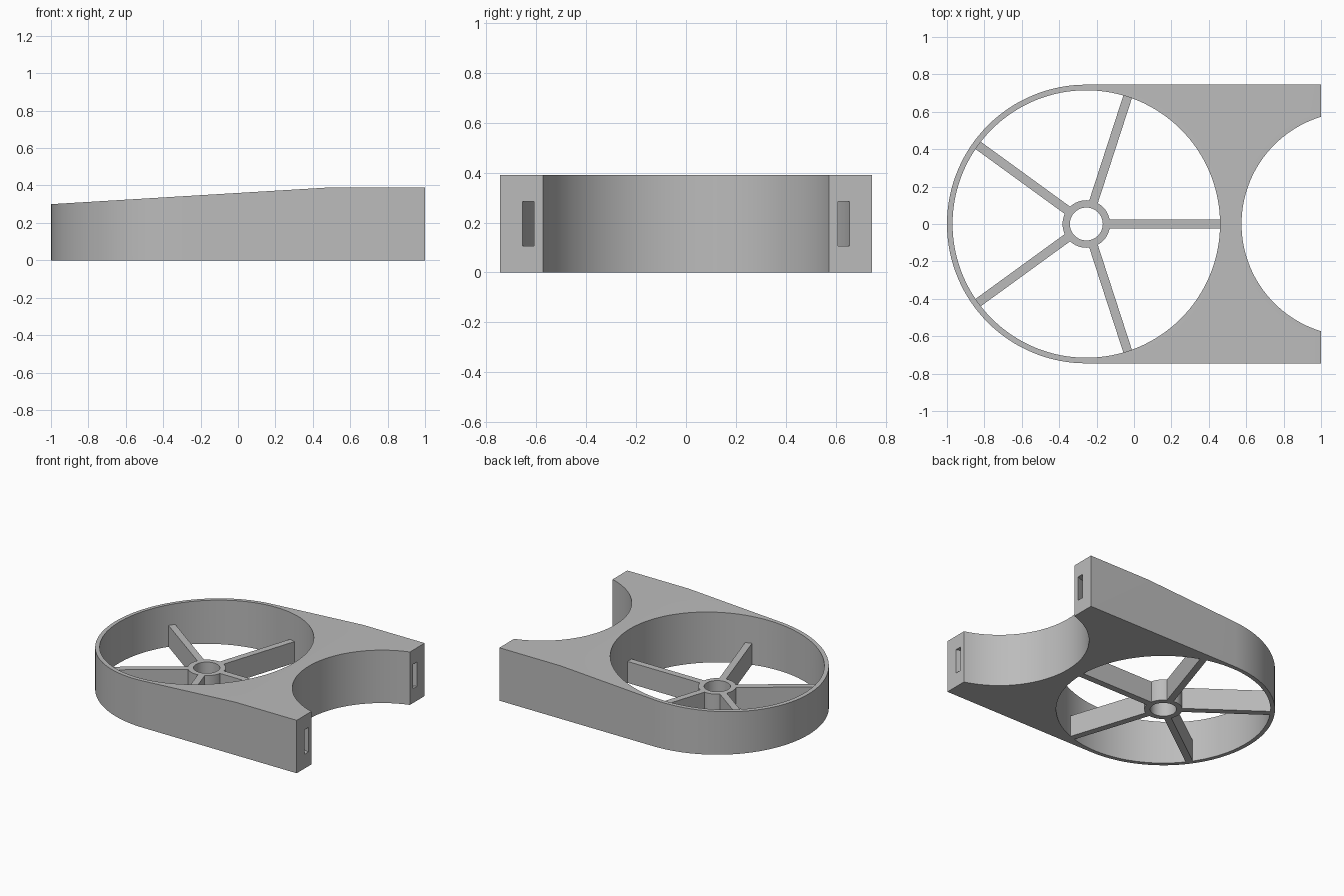
import bpy, bmesh
from math import sin, cos, pi, radians, hypot, atan2

old = bpy.data.objects.get("Cube")
if old:
    bpy.data.objects.remove(old)

grey = bpy.data.materials.new("plain grey")
grey.use_nodes = True
colour = (0.5, 0.5, 0.5, 1)
grey.diffuse_color = colour
grey.node_tree.nodes["Principled BSDF"].inputs["Base Color"].default_value = colour

RING_X, RING_R, HOLE_R = -0.255, 0.745, 0.715
SCOOP_X, SCOOP_R = 1.174, 0.599
SPOKE_TOP = 0.158
HEIGHT = 0.39


def arc(cx, r, a0, a1, n):
    return [(cx + r * cos(a0 + (a1 - a0) * i / n), r * sin(a0 + (a1 - a0) * i / n))
            for i in range(n + 1)]


def circle(cx, r, n=128):
    return arc(cx, r, 0, 2 * pi, n)[:-1]


def prism(name, outline, lo, hi, upright=False):
    """Extrude an outline along z, or along y when upright."""
    place = (lambda p, t: (p[0], t, p[1])) if upright else (lambda p, t: (p[0], p[1], t))
    bm = bmesh.new()
    face = bm.faces.new([bm.verts.new(place(p, lo)) for p in outline])
    top = bmesh.ops.extrude_face_region(bm, geom=[face])["geom"]
    step = place((0, 0), hi - lo)
    bmesh.ops.translate(bm, vec=step, verts=[g for g in top if isinstance(g, bmesh.types.BMVert)])
    bmesh.ops.recalc_face_normals(bm, faces=bm.faces)
    mesh = bpy.data.meshes.new(name)
    bm.to_mesh(mesh)
    bm.free()
    mesh.materials.append(grey)
    ob = bpy.data.objects.new(name, mesh)
    bpy.context.collection.objects.link(ob)
    return ob


def activate(ob):
    bpy.ops.object.select_all(action='DESELECT')
    ob.select_set(True)
    bpy.context.view_layer.objects.active = ob


def boolean(ob, tool, operation='DIFFERENCE'):
    activate(ob)
    mod = ob.modifiers.new("cut", 'BOOLEAN')
    mod.object, mod.operation, mod.solver = tool, operation, 'EXACT'
    bpy.ops.object.modifier_apply(modifier=mod.name)
    bpy.data.objects.remove(tool)


def smooth(ob):
    activate(ob)
    bpy.ops.object.shade_smooth_by_angle(angle=radians(25))


# Housing: round at one end, square at the other
body = prism("housing", arc(RING_X, RING_R, pi / 2, 3 * pi / 2, 64)
             + [(1, -RING_R), (1, RING_R)], 0, HEIGHT)

# Sloping top
boolean(body, prism("slope_cutter", [(-1.15, 0.291), (0.5, HEIGHT), (0.5, 0.6), (-1.15, 0.6)],
                    -1, 1, upright=True))
# Large round opening and the scoop in the square end
boolean(body, prism("opening_cutter", circle(RING_X, HOLE_R), -0.1, 0.6))
boolean(body, prism("scoop_cutter", circle(SCOOP_X, SCOOP_R), -0.1, 0.6))

# Curved strap slot running behind the scoop from arm to arm
r_in, r_out = 0.634, 0.678
a = pi / 2 - 0.1
boolean(body, prism("slot_cutter", arc(SCOOP_X, r_in, a, 2 * pi - a, 96)
                    + arc(SCOOP_X, r_out, 2 * pi - a, a, 96), 0.105, 0.285))
smooth(body)

# Hub and five spokes
hub = prism("hub_and_spokes", circle(RING_X, 0.127, 64), 0, SPOKE_TOP)
for i in range(5):
    t = i * 2 * pi / 5
    corners = [(0.1, -0.024), (0.72, -0.024), (0.72, 0.024), (0.1, 0.024)]
    outline = [(RING_X + u * cos(t) - v * sin(t), u * sin(t) + v * cos(t)) for u, v in corners]
    boolean(hub, prism("spoke", outline, 0, SPOKE_TOP), 'UNION')
boolean(hub, prism("bore_cutter", circle(RING_X, 0.088, 64), -0.1, 0.6))
smooth(hub)
